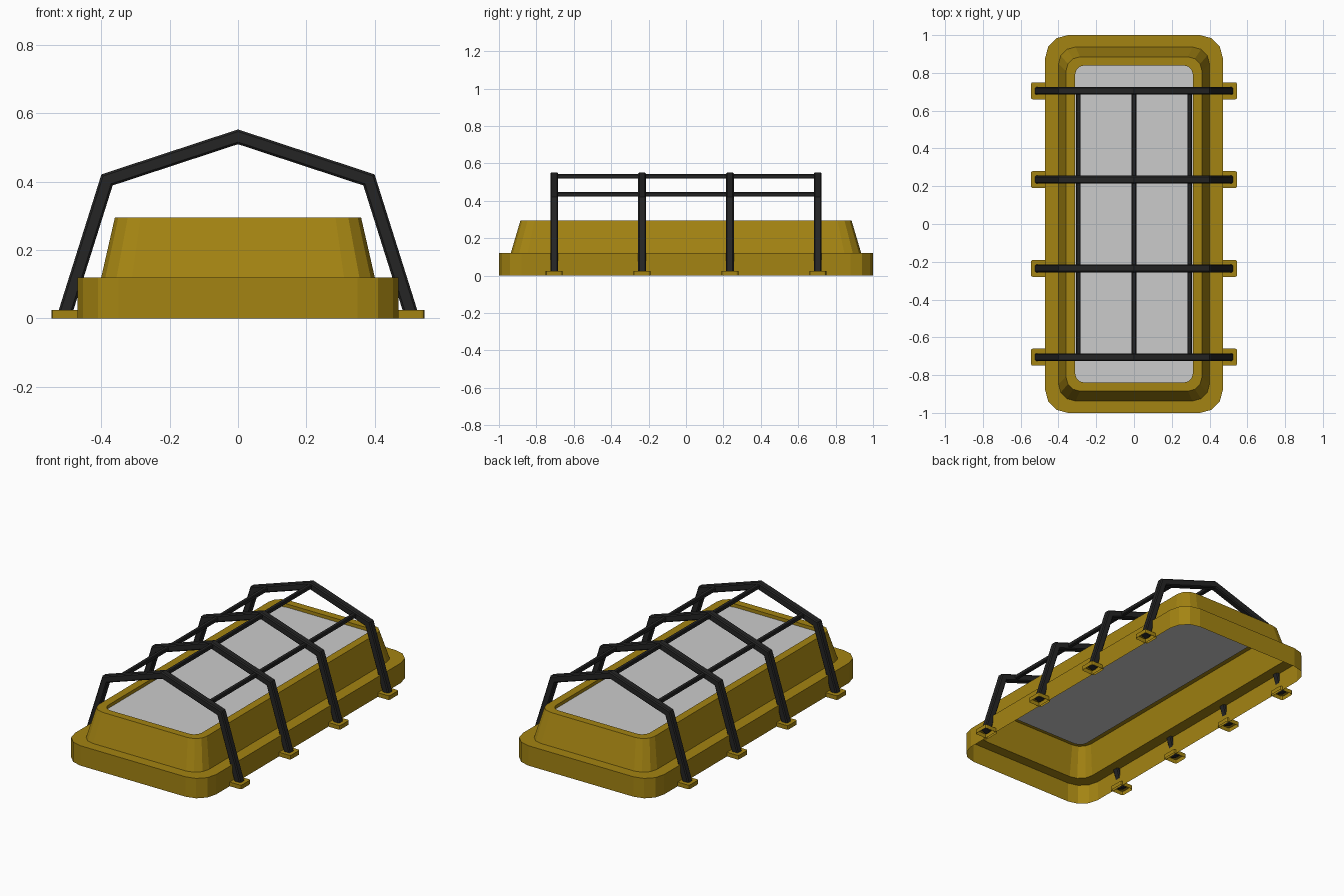
import bpy, bmesh
from math import cos, sin, pi
from mathutils import Vector

if "Cube" in bpy.data.objects:
    bpy.data.objects.remove(bpy.data.objects["Cube"])


def material(name, rgb):
    m = bpy.data.materials.new(name)
    m.diffuse_color = (*rgb, 1)
    m.use_nodes = True
    m.node_tree.nodes["Principled BSDF"].inputs["Base Color"].default_value = m.diffuse_color
    return m


YELLOW = material("yellow_paint", (0.37, 0.23, 0.006))
BLACK = material("black_metal", (0.018, 0.018, 0.018))


def rounded_rect(hx, hy, r, z, cx=0, cy=0, seg=3):
    """Counter-clockwise rounded rectangle loop."""
    pts = []
    for k, (sx, sy) in enumerate([(1, 1), (-1, 1), (-1, -1), (1, -1)]):
        for i in range(seg + 1):
            a = (k + i / seg) * pi / 2
            pts.append(Vector((cx + sx * (hx - r) + r * cos(a),
                               cy + sy * (hy - r) + r * sin(a), z)))
    return pts


def loft(name, loops, mat=None, cap_start=False, cap_end=False):
    """Skin a stack of matching loops."""
    bm = bmesh.new()
    rings = [[bm.verts.new(p) for p in loop] for loop in loops]
    for a, b in zip(rings, rings[1:]):
        n = len(a)
        for i in range(n):
            j = (i + 1) % n
            bm.faces.new((a[i], a[j], b[j], b[i]))
    if cap_start:
        bm.faces.new(rings[0][::-1])
    if cap_end:
        bm.faces.new(rings[-1])
    if cap_start and cap_end:
        bmesh.ops.recalc_face_normals(bm, faces=bm.faces)
    me = bpy.data.meshes.new(name)
    bm.to_mesh(me)
    bm.free()
    ob = bpy.data.objects.new(name, me)
    bpy.context.collection.objects.link(ob)
    if mat:
        me.materials.append(mat)
    return ob


def bar(name, path, half, chamfer, side, mat):
    """Mitred square bar with chamfered edges; side is the path plane's normal."""
    path = [Vector(p) for p in path]
    side = Vector(side)
    section = rounded_rect(half, half, chamfer, 0, seg=1)
    loops = []
    for i, p in enumerate(path):
        d0 = (p - path[max(i - 1, 0)]).normalized()
        d1 = (path[min(i + 1, len(path) - 1)] - p).normalized()
        t = (d0 + d1).normalized()
        up = t.cross(side) / max(d0.dot(t), d1.dot(t))
        loops.append([p + up * q.x + side * q.y for q in section])
    return loft(name, loops, mat, True, True)


# Housing shell, open underneath, with stepped base and recessed rim
loft("housing", [rounded_rect(*s) for s in [
    (0.47, 1.0, 0.12, 0), (0.47, 1.0, 0.12, 0.12),
    (0.40, 0.937, 0.09, 0.12), (0.36, 0.885, 0.075, 0.295),
    (0.312, 0.84, 0.05, 0.295), (0.312, 0.84, 0.05, 0.275)]], YELLOW)

# Lens panel
loft("lens", [rounded_rect(0.312, 0.84, 0.05, 0.275)], None, cap_end=True)

# Guard hoops with mounting feet
for n, y in enumerate((-0.705, -0.235, 0.235, 0.705), 1):
    bar(f"guard_hoop_{n}", [(-0.506, y, 0.014), (-0.383, y, 0.405), (0, y, 0.531),
                            (0.383, y, 0.405), (0.506, y, 0.014)],
        0.0205, 0.006, (0, 1, 0), BLACK)
    for s, label in ((-1, "left"), (1, "right")):
        loft(f"foot_{label}_{n}",
             [rounded_rect(0.045, 0.045, 0.01, z, s * 0.501, y, 2) for z in (0, 0.025)],
             YELLOW, cap_end=True)

# Lengthwise guard bars
for label, x, z in (("left", -0.295, 0.435), ("ridge", 0, 0.531), ("right", 0.295, 0.435)):
    bar(f"guard_bar_{label}", [(x, -0.705, z), (x, 0.705, z)], 0.012, 0.004, (1, 0, 0), BLACK)
